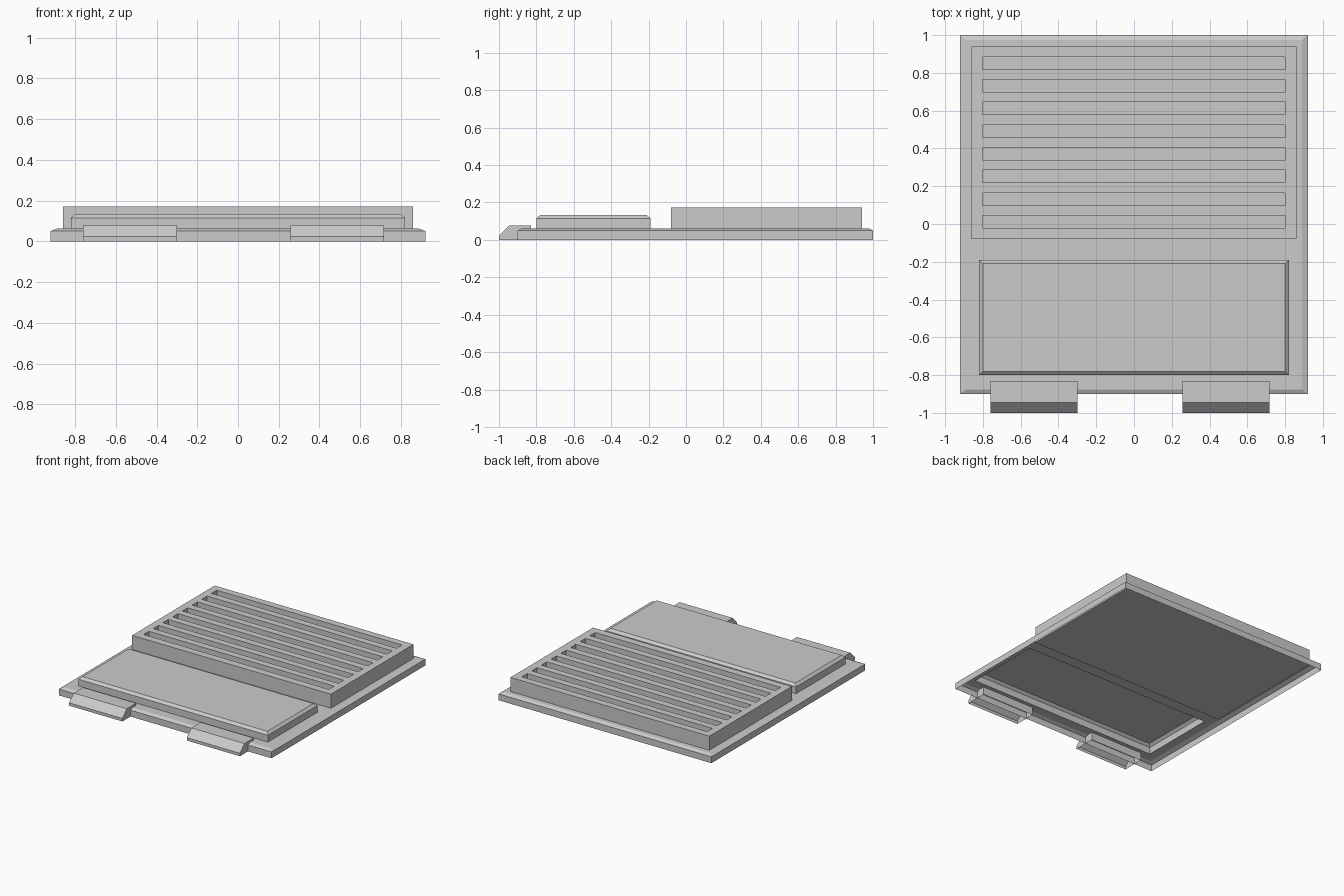
import bpy, bmesh

if "Cube" in bpy.data.objects:
    bpy.data.objects.remove(bpy.data.objects["Cube"])


def finish(bm, name):
    mesh = bpy.data.meshes.new(name)
    bm.to_mesh(mesh)
    bm.free()
    obj = bpy.data.objects.new(name, mesh)
    bpy.context.collection.objects.link(obj)
    return obj


def add_stack(bm, rings, top=True, bottom=False):
    """Skin a stack of rectangles (x0, x1, y0, y1, z) from low to high."""
    loops = [[bm.verts.new(p) for p in ((x0, y0, z), (x1, y0, z), (x1, y1, z), (x0, y1, z))]
             for x0, x1, y0, y1, z in rings]
    for a, b in zip(loops, loops[1:]):
        for i in range(4):
            j = (i + 1) % 4
            bm.faces.new((a[i], a[j], b[j], b[i]))
    if top:
        bm.faces.new(loops[-1])
    if bottom:
        bm.faces.new(loops[0][::-1])


def stack(name, rings, **caps):
    bm = bmesh.new()
    add_stack(bm, rings, **caps)
    return finish(bm, name)


# Base plate: open-bottomed shell with a chamfered rim, open under the panel
panel = (-0.82, 0.82, -0.80, -0.19)
stack("base_plate", [
    (-0.92, 0.92, -0.90, 1.0, 0.0),
    (-0.92, 0.92, -0.90, 1.0, 0.05),
    (-0.89, 0.89, -0.875, 0.975, 0.062),
    (*panel, 0.062)], top=False)

# Raised front panel: hollow, with a chamfered top
stack("front_panel", [
    (*panel, 0.062),
    (*panel, 0.115),
    (-0.80, 0.80, -0.78, -0.21, 0.133)])

# Slotted vent block
vent = stack("vent_block", [
    (-0.86, 0.86, -0.08, 0.94, 0.045),
    (-0.86, 0.86, -0.08, 0.94, 0.172)], bottom=True)
bm = bmesh.new()
for k in range(8):
    y = 0.852 - 0.12 * k
    add_stack(bm, [(-0.803, 0.80, y - 0.033, y + 0.033, z) for z in (0.085, 0.25)], bottom=True)
cutter = finish(bm, "slot_cutter")
cutter.hide_render = True
cutter.hide_set(True)
mod = vent.modifiers.new("slots", 'BOOLEAN')
mod.operation = 'DIFFERENCE'
mod.solver = 'EXACT'
mod.object = cutter

# Two front tabs: sloped profile swept in x, open underneath
profile = [(-1.0, 0.0), (-1.0, 0.023), (-0.945, 0.078), (-0.83, 0.078), (-0.83, 0.0)]
for side, x0 in (("left", -0.76), ("right", 0.257)):
    bm = bmesh.new()
    a, b = [[bm.verts.new((x, y, z)) for y, z in profile] for x in (x0, x0 + 0.46)]
    for i in range(len(profile) - 1):
        bm.faces.new((a[i], b[i], b[i + 1], a[i + 1]))
    bm.faces.new(a)
    bm.faces.new(b[::-1])
    finish(bm, side + "_tab")
